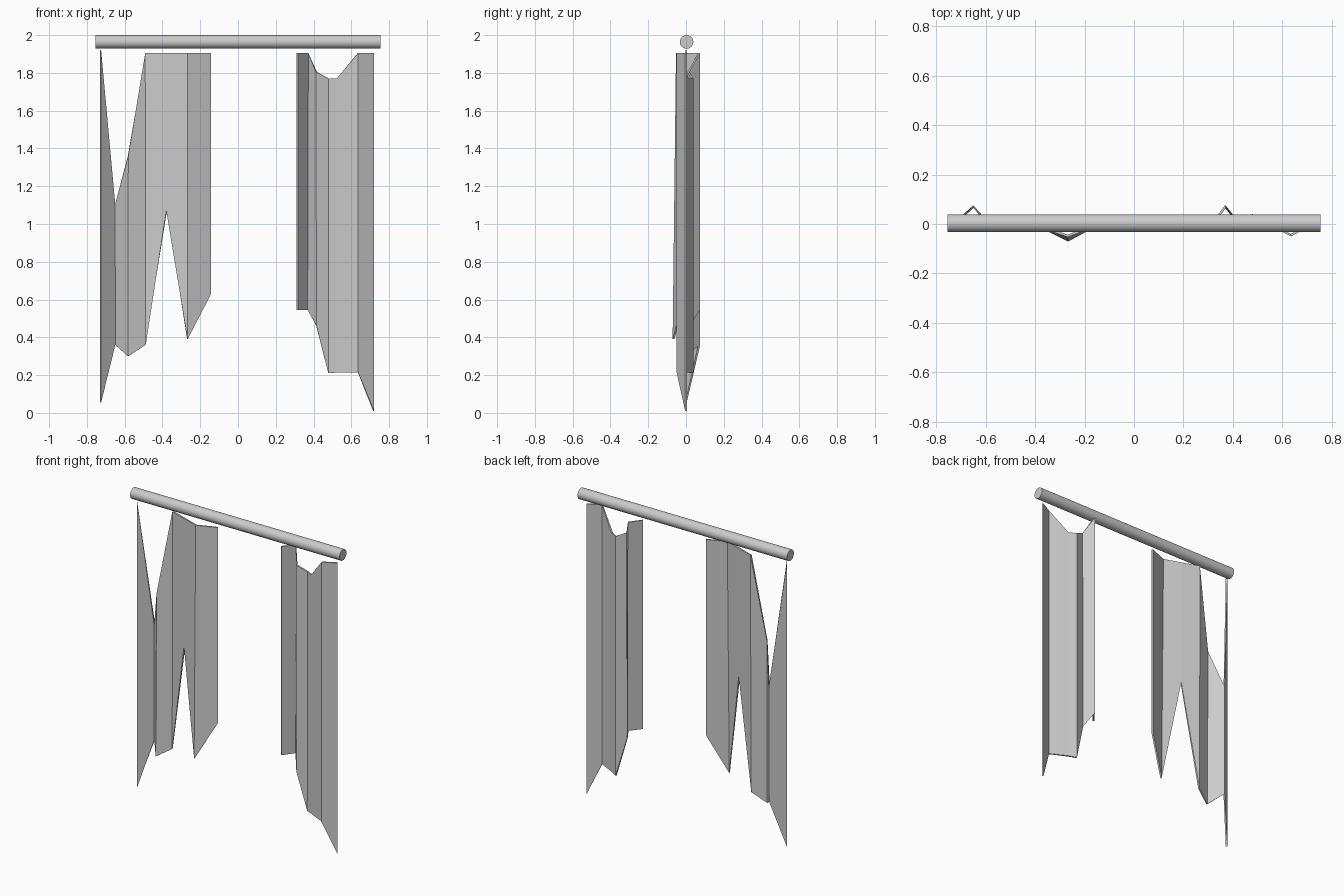
import bpy, bmesh, math

if "Cube" in bpy.data.objects:
    bpy.data.objects.remove(bpy.data.objects["Cube"])


def make_curtain(name, columns, thickness=0.01):
    """Pleated cloth: each column is (x, y_top, y_bottom, z_top, z_bottom)."""
    bm = bmesh.new()
    rows = [(bm.verts.new((x, yt, zt)), bm.verts.new((x, yb, zb)))
            for x, yt, yb, zt, zb in columns]
    for (t0, b0), (t1, b1) in zip(rows, rows[1:]):
        bm.faces.new((b0, b1, t1, t0))
    me = bpy.data.meshes.new(name)
    bm.to_mesh(me)
    bm.free()
    ob = bpy.data.objects.new(name, me)
    bpy.context.collection.objects.link(ob)
    mod = ob.modifiers.new("cloth_thickness", 'SOLIDIFY')
    mod.thickness = thickness
    mod.offset = 0
    return ob


# Curtain rod
bpy.ops.mesh.primitive_cylinder_add(vertices=24, radius=0.036, depth=1.51,
                                    location=(0, 0.003, 1.964),
                                    rotation=(0, math.pi / 2, 0))
rod = bpy.context.object
rod.name = "curtain_rod"
bpy.ops.object.shade_smooth_by_angle()

# Torn left curtain
make_curtain("left_curtain", [
    (-0.728, 0.0, 0.0, 1.92, 0.055),
    (-0.65, 0.07, 0.07, 1.105, 0.36),
    (-0.582, -0.005, -0.01, 1.36, 0.30),
    (-0.49, 0.03, 0.025, 1.905, 0.36),
    (-0.378, -0.01, -0.01, 1.905, 1.07),
    (-0.268, -0.048, -0.066, 1.905, 0.39),
    (-0.144, 0.0, 0.0, 1.905, 0.63),
])

# Torn right curtain
make_curtain("right_curtain", [
    (0.314, -0.005, -0.005, 1.905, 0.545),
    (0.37, 0.07, 0.07, 1.905, 0.545),
    (0.415, 0.012, 0.012, 1.805, 0.46),
    (0.48, 0.035, 0.035, 1.77, 0.21),
    (0.525, 0.01, 0.01, 1.77, 0.215),
    (0.635, -0.045, -0.045, 1.905, 0.215),
    (0.718, 0.0, 0.0, 1.905, 0.01),
])
